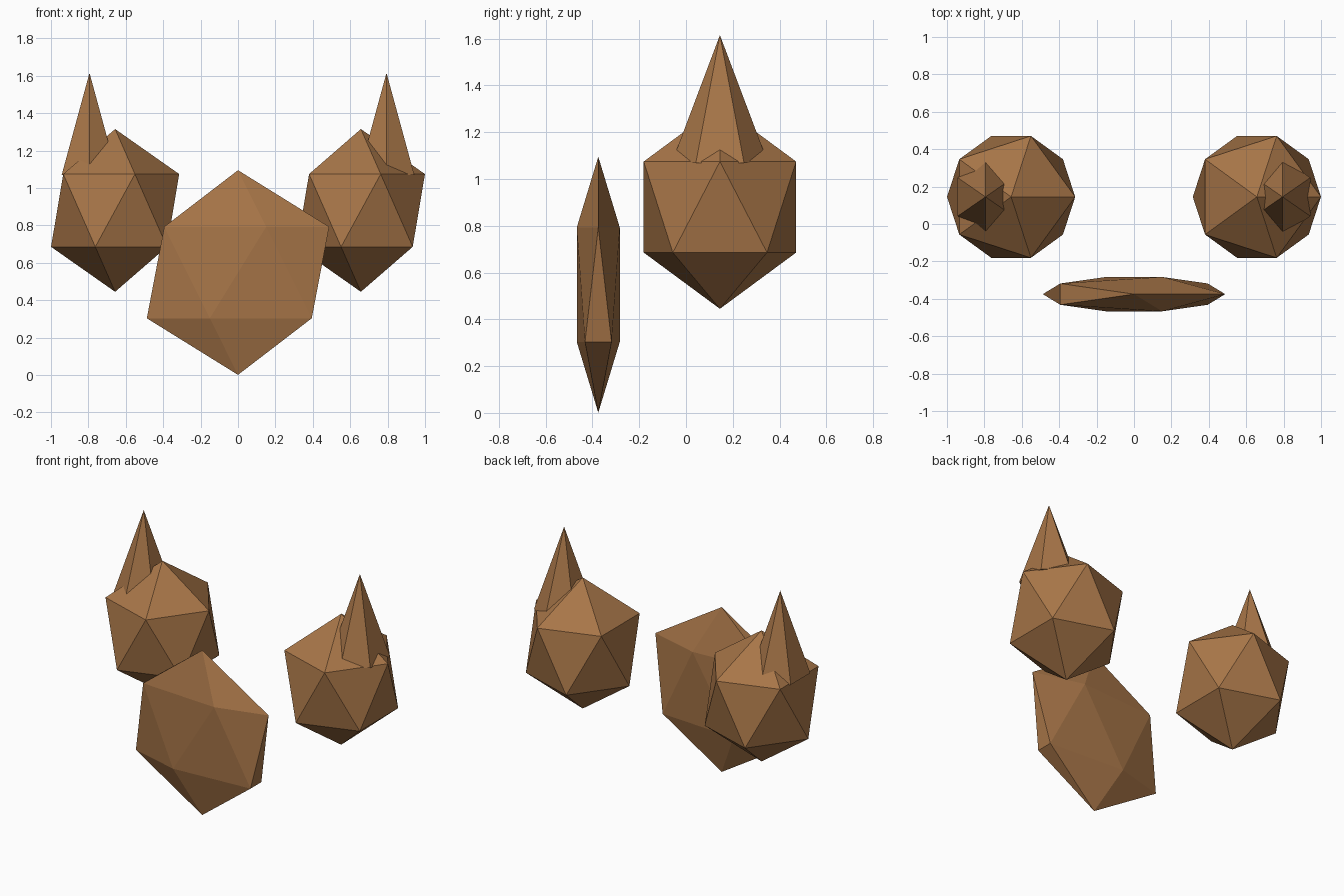
import bpy
import math

cube = bpy.data.objects.get("Cube")
if cube:
    bpy.data.objects.remove(cube, do_unlink=True)

brown = bpy.data.materials.new("brown")
brown.use_nodes = True
colour = (0.39, 0.18, 0.065, 1)
brown.diffuse_color = colour
brown.node_tree.nodes["Principled BSDF"].inputs["Base Color"].default_value = colour


def finish(name, scale):
    obj = bpy.context.object
    obj.name = name
    obj.scale = scale
    obj.data.materials.append(brown)
    bpy.ops.object.transform_apply(location=False, rotation=True, scale=True)
    bpy.ops.object.shade_flat()


def gem(name, location, scale):
    """Twenty-sided faceted body."""
    bpy.ops.mesh.primitive_ico_sphere_add(subdivisions=1, radius=1, location=location)
    finish(name, scale)


def spike(name, location, scale):
    """Six-sided pointed cone with a vertex towards the front."""
    bpy.ops.mesh.primitive_cone_add(vertices=6, radius1=1, radius2=0, depth=1,
                                    location=location)
    finish(name, scale)


# Flattened centre plate
gem("centre_plate", (0, -0.375, 0.548), (0.545, 0.108, 0.547))

# Side bodies, each with a spike on its outer top
for side, s in (("left", 1), ("right", -1)):
    gem(side + "_body", (s * 0.657, 0.145, 0.88), (0.383, 0.383, 0.435))
    spike(side + "_spike", (s * 0.794, 0.145, 1.342), (0.172, 0.206, 0.546))
